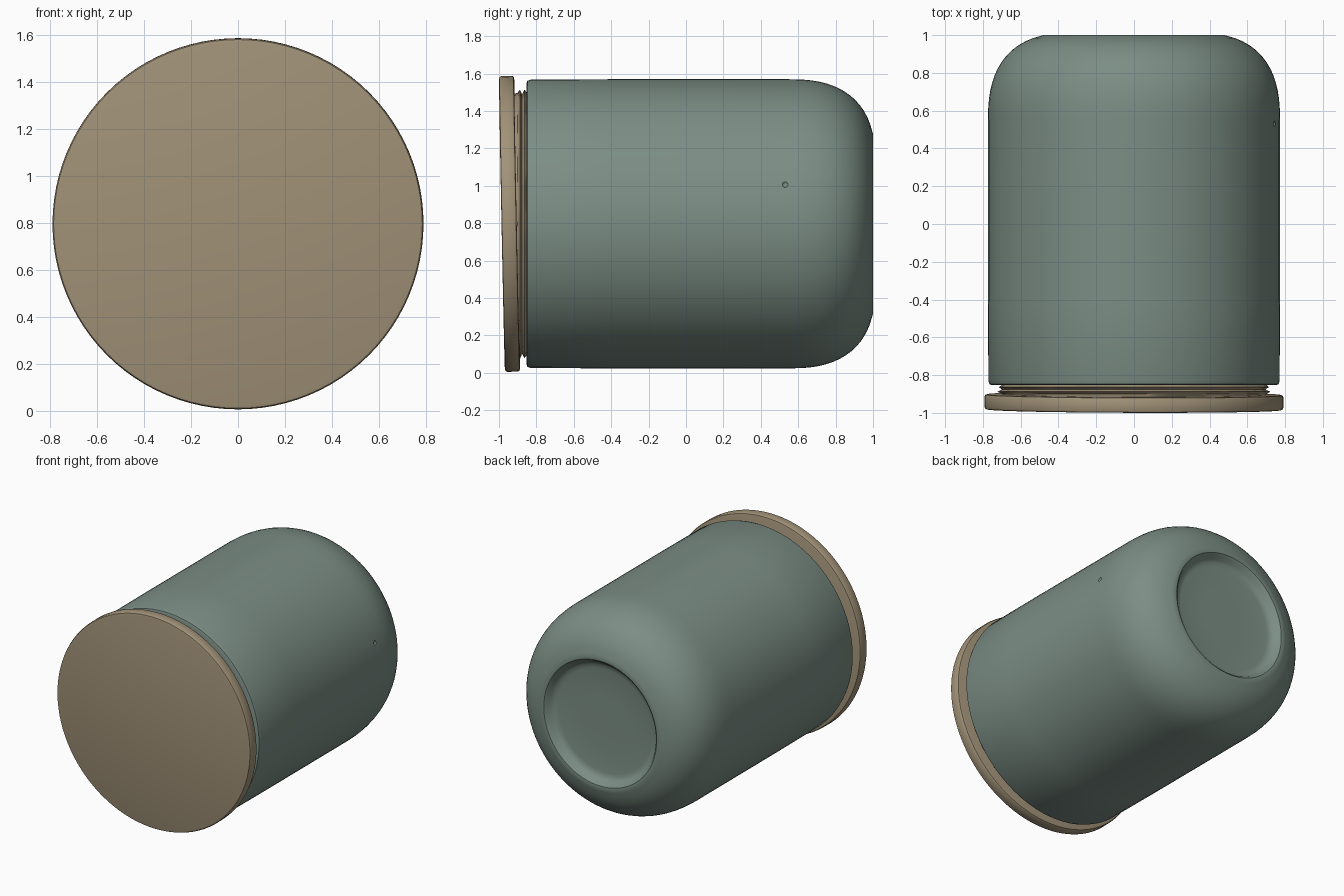
import bpy, bmesh, math, random
from math import cos, sin, pi

if "Cube" in bpy.data.objects:
    bpy.data.objects.remove(bpy.data.objects["Cube"])

random.seed(4)
CZ = 0.797  # height of the jar's horizontal axis


def material(name, rgb):
    m = bpy.data.materials.new(name)
    m.diffuse_color = (*rgb, 1)
    m.use_nodes = True
    m.node_tree.nodes["Principled BSDF"].inputs["Base Color"].default_value = m.diffuse_color
    return m


def lathe(name, profile, mat, y=0.0, sides=96, wobble=0.0, angle=35):
    """Revolve (radius, y) points around the y axis; both ends are capped."""
    bm = bmesh.new()
    rings = []
    for r, py in profile:
        ring = []
        for i in range(sides):
            a = 2 * pi * i / sides
            q = r + random.uniform(-wobble, wobble)
            ring.append(bm.verts.new((q * cos(a), py, q * sin(a))))
        rings.append(ring)
    for a, b in zip(rings, rings[1:]):
        for i in range(sides):
            j = (i + 1) % sides
            bm.faces.new((a[i], a[j], b[j], b[i]))
    bm.faces.new(rings[0])
    bm.faces.new(rings[-1])
    bmesh.ops.recalc_face_normals(bm, faces=bm.faces)
    me = bpy.data.meshes.new(name)
    bm.to_mesh(me)
    bm.free()
    me.materials.append(mat)
    ob = bpy.data.objects.new(name, me)
    bpy.context.collection.objects.link(ob)
    ob.location = (0, y, CZ)
    bpy.ops.object.select_all(action='DESELECT')
    ob.select_set(True)
    bpy.context.view_layer.objects.active = ob
    bpy.ops.object.shade_smooth_by_angle(angle=math.radians(angle))
    return ob


green = material("sage_green", (0.20, 0.27, 0.235))
tan = material("cork_tan", (0.36, 0.29, 0.19))

# Jar body: straight wall, rounded shoulder, dished base
shoulder = []
for k in range(15):
    t = math.radians(73.4) * k / 14
    shoulder.append((0.34 + 0.433 * cos(t) ** 0.8, 0.55 + 0.46 * sin(t) ** 0.8))
body = lathe("jar_body", [(0.68, -0.85), (0.75, -0.853), (0.765, -0.848), (0.771, -0.83), (0.773, -0.4), (0.773, 0.2)]
             + shoulder
             + [(0.48, 1.0), (0.46, 0.998), (0.445, 0.985), (0.43, 0.96),
                (0.41, 0.945), (0.38, 0.94), (0.2, 0.937)], green)

# Small chip in the right side wall
bpy.ops.mesh.primitive_uv_sphere_add(segments=12, ring_count=8, radius=0.02,
                                     location=(0.755, 0.53, 1.01))
chip = bpy.context.object
chip.name = "chip_cutter"
chip.hide_render = True
chip.hide_viewport = True
cut = body.modifiers.new("chip", 'BOOLEAN')
cut.operation = 'DIFFERENCE'
cut.object = chip

# Crinkled neck between jar and lid
neck = lathe("neck_seal", [(0.69, -0.93), (0.70, -0.90), (0.72, -0.888),
                           (0.695, -0.876), (0.715, -0.864), (0.69, -0.845)],
             tan, sides=72, wobble=0.006)

# Slightly tilted lid disc
lid = lathe("lid", [(0.775, -0.041), (0.786, -0.038), (0.791, -0.028),
                    (0.791, 0.028), (0.786, 0.037), (0.775, 0.04)],
            tan, y=-0.943)
lid.rotation_euler = (0.02, 0, -0.003)
